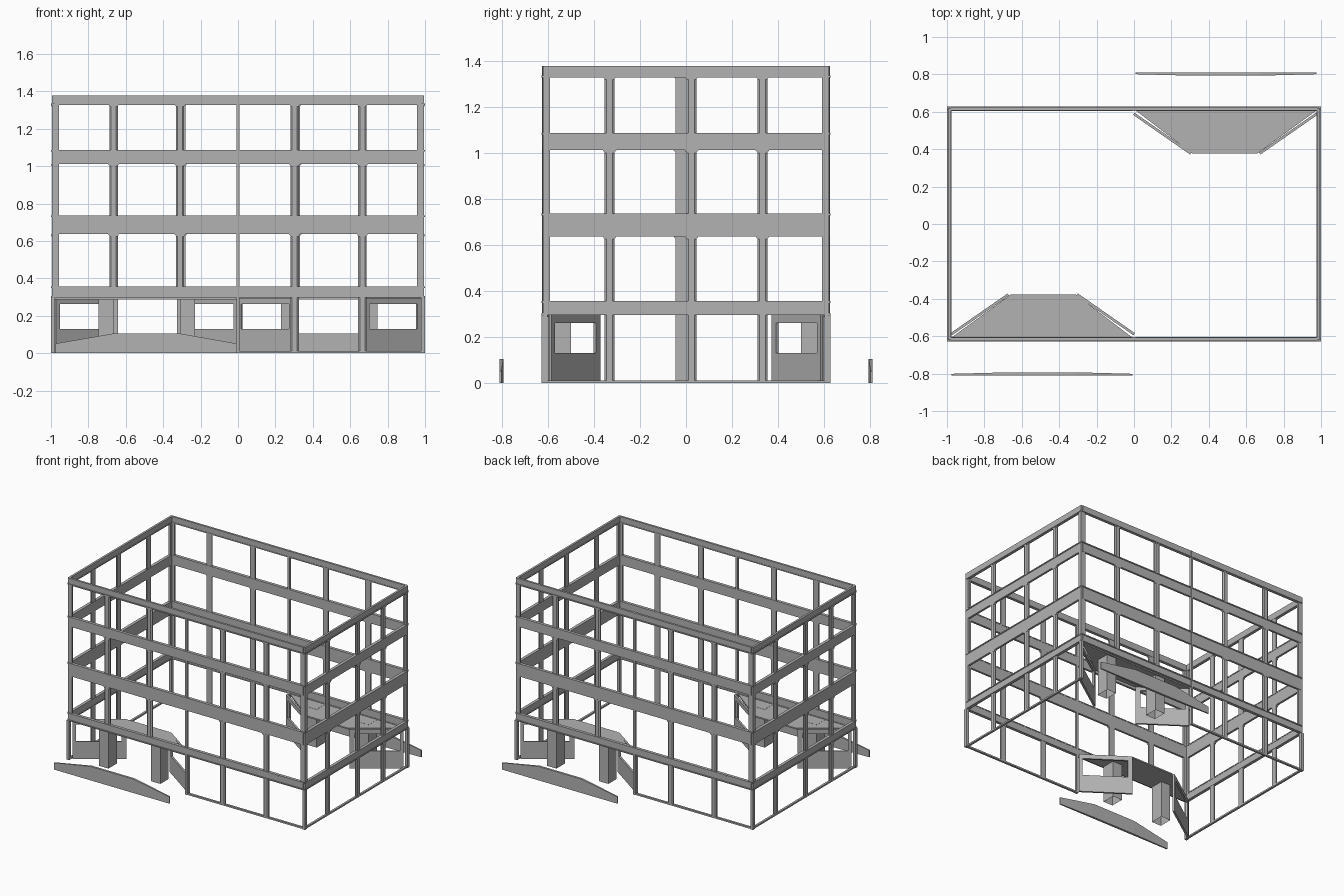
import bpy, bmesh, math
from mathutils import Matrix, Vector

old = bpy.data.objects.get("Cube")
if old:
    bpy.data.objects.remove(old, do_unlink=True)

concrete = bpy.data.materials.new("grey concrete")
concrete.use_nodes = True
grey = (0.45, 0.45, 0.45, 1)
concrete.diffuse_color = grey
concrete.node_tree.nodes["Principled BSDF"].inputs["Base Color"].default_value = grey


def prism(bm, outline, lift):
    """Extrude a planar outline along the lift vector."""
    face = bm.faces.new([bm.verts.new(p) for p in outline])
    top = bmesh.ops.extrude_face_region(bm, geom=[face])["geom"]
    bmesh.ops.translate(bm, vec=Vector(lift),
                        verts=[v for v in top if isinstance(v, bmesh.types.BMVert)])


def box(bm, x0, x1, y0, y1, z0, z1):
    prism(bm, [(x0, y0, z0), (x1, y0, z0), (x1, y1, z0), (x0, y1, z0)], (0, 0, z1 - z0))


def finish(name, bm, place):
    """Add the part and its twin turned half way round."""
    bmesh.ops.recalc_face_normals(bm, faces=bm.faces)
    mesh = bpy.data.meshes.new(name)
    bm.to_mesh(mesh)
    bm.free()
    mesh.materials.append(concrete)
    for side, turn in (("front", 0), ("back", math.pi)):
        ob = bpy.data.objects.new(f"{side}_{name}", mesh)
        ob.matrix_world = Matrix.Rotation(turn, 4, "Z") @ place
        bpy.context.collection.objects.link(ob)


BELT, BELT_TOP, TOP = 0.297, 0.356, 1.377
BANDS = [(BELT, BELT_TOP), (0.637, 0.734), (1.012, 1.085), (1.331, TOP)]
LEDGES = [BELT, BELT_TOP - 0.008, 0.728, 1.079, 1.328]


def column(bm, x, z0, z1, w=0.045):
    """Pier with chamfered outer edges; outward is -y."""
    h, c = w / 2, 0.009
    prism(bm, [(x - h, 0.008, z0), (x + h, 0.008, z0), (x + h, -0.001, z0),
               (x + h - c, -0.008, z0), (x - h + c, -0.008, z0), (x - h, -0.001, z0)],
          (0, 0, z1 - z0))


def wall(name, x0, x1, columns, ground, place):
    # horizontal bands with thin projecting ledges
    bm = bmesh.new()
    for z0, z1 in BANDS:
        box(bm, x0, x1, -0.008, 0.008, z0, z1)
    finish(name + "_bands", bm, place)
    bm = bmesh.new()
    for z in LEDGES:
        box(bm, x0 - 0.008, x1 + 0.008, -0.013, 0.010, z, z + 0.008)
    finish(name + "_ledges", bm, place)
    # piers between the window bays
    bm = bmesh.new()
    for x in columns:
        column(bm, x, 0 if ground else BELT, 1.335)
        for z0, z1 in BANDS[1:]:
            prism(bm, [(x - 0.03, -0.009, z0), (x + 0.03, -0.009, z0),
                       (x + 0.02, -0.009, z0 - 0.012), (x - 0.02, -0.009, z0 - 0.012)],
                  (0, 0.016, 0))
    finish(name + "_columns", bm, place)
    # sill at ground level
    if ground:
        bm = bmesh.new()
        box(bm, x0, x1, -0.008, 0.008, 0, 0.012)
        finish(name + "_base_bar", bm, place)


front = Matrix.Translation((0, -0.614, 0))
side = Matrix.Translation((0.987, 0, 0)) @ Matrix.Rotation(math.pi / 2, 4, "Z")
wall("plain_wall", 0.008, 0.982, (0.303, 0.665), True, front)
wall("entrance_wall", -0.982, -0.008, (-0.665, -0.31), False, front)
wall("end_wall", -0.605, 0.605, (-0.332, 0.024, 0.332), True, side)

# corner posts and the narrow middle post
still = Matrix.Identity(4)
bm = bmesh.new()
for x in (-1, 1):
    a, b = sorted((x * 0.992, x * 0.958))
    box(bm, a, b, -0.62, -0.606, BELT, 1.335)
    a, b = sorted((x * 0.995, x * 0.979))
    box(bm, a, b, -0.618, -0.59, BELT, TOP)
    a, b = sorted((x, x * 0.978))
    box(bm, a, b, -0.627, -0.602, 0, BELT)
finish("corner_posts", bm, still)
bm = bmesh.new()
box(bm, -0.008, 0.008, -0.625, -0.604, 0, TOP)
finish("middle_post", bm, still)

# recessed entrance: ceiling slab
MID = -0.488
bm = bmesh.new()
prism(bm, [(-0.98, -0.61, 0.288), (-0.005, -0.61, 0.288),
           (-0.31, -0.378, 0.288), (-0.66, -0.378, 0.288)], (0, 0, 0.01))
finish("entrance_ceiling", bm, still)

# angled walls, each framing one wide window
bm = bmesh.new()
for s in (-1, 1):
    a = Vector((MID + s * 0.485, -0.595, 0))
    b = Vector((MID + s * 0.18, -0.383, 0))
    along = b - a
    thick = Vector((along.y, -along.x, 0)).normalized() * 0.014 * s
    for t0, t1, z0, z1 in ((0, 1, 0, 0.13), (0, 1, 0.262, 0.295),
                           (0, 0.07, 0.13, 0.262), (0.91, 1, 0.13, 0.262)):
        p, q = a + along * t0, a + along * t1
        up0, up1 = Vector((0, 0, z0)), Vector((0, 0, z1))
        prism(bm, [p + up0, q + up0, q + up1, p + up1], thick)
finish("entrance_window_walls", bm, still)

# square pillars under the ceiling, open at the foot
bm = bmesh.new()
for s in (-1, 1):
    x0, x1 = sorted((MID + s * 0.257, MID + s * 0.178))
    box(bm, x0, x1, -0.6, -0.5, 0.01, 0.299)
bm.faces.ensure_lookup_table()
feet = [f for f in bm.faces if all(v.co.z < 0.02 for v in f.verts)]
bmesh.ops.delete(bm, geom=feet, context="FACES_ONLY")
finish("entrance_pillars", bm, still)

# free-standing arched panel before the entrance, bowed toward the wall
bm = bmesh.new()
stations = [(-0.487, 0.052, 0), (-0.18, 0.105, 0.008), (0.18, 0.105, 0.008), (0.48, 0.052, 0)]
rings = []
for dx, z, bow in stations:
    x = MID + dx
    rings.append([bm.verts.new(p) for p in (
        (x, -0.81, 0), (x, -0.801 + bow, 0), (x, -0.801 + bow, z), (x, -0.81, z))])
for r, n in zip(rings, rings[1:]):
    for i in range(4):
        j = (i + 1) % 4
        bm.faces.new((r[i], r[j], n[j], n[i]))
bm.faces.new(rings[0])
bm.faces.new(rings[-1])
finish("arched_panel", bm, still)
